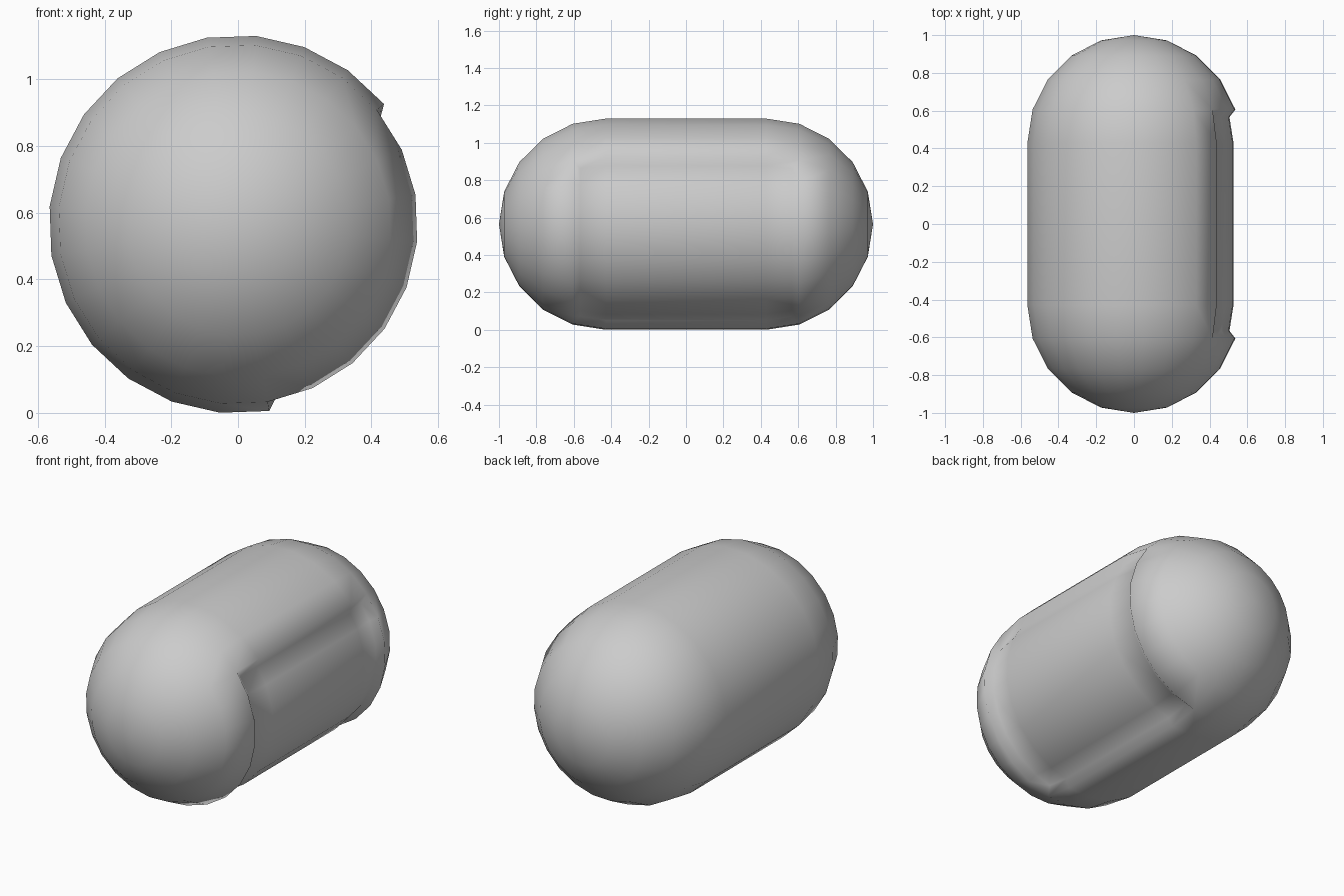
import bpy, bmesh
from math import sin, cos, radians

if "Cube" in bpy.data.objects:
    bpy.data.objects.remove(bpy.data.objects["Cube"])

SIDES, R, CZ, HALF = 24, 0.567, 0.565, 0.43
OFFSET = -80.5          # angle of the first side edge = lower edge of the panel
PANEL_SIDES = 8         # the panel spans 8 of 24 sides (120 degrees)

# Rings of the capsule: (y, radius), front to back
dome = [(HALF + 0.57 * sin(radians(a)), R * cos(radians(a))) for a in (0, 18, 36, 54, 72)]
profile = [(-y, r) for y, r in reversed(dome)] + dome

bm = bmesh.new()
rings = []
for y, r in profile:
    ring = []
    for i in range(SIDES):
        a = radians(OFFSET + i * 360 / SIDES)
        ring.append(bm.verts.new((r * cos(a), y, CZ + r * sin(a))))
    rings.append(ring)

# Barrel and dome faces; gather those of the recessed panel
panel = []
for k in range(len(rings) - 1):
    for i in range(SIDES):
        j = (i + 1) % SIDES
        f = bm.faces.new((rings[k][i], rings[k + 1][i], rings[k + 1][j], rings[k][j]))
        if i < PANEL_SIDES and 3 <= k <= 5:
            panel.append(f)

# End poles
for ring, y in ((rings[0], -1.0), (rings[-1], 1.0)):
    pole = bm.verts.new((0, y, CZ))
    for i in range(SIDES):
        bm.faces.new((ring[i], ring[(i + 1) % SIDES], pole))
bmesh.ops.recalc_face_normals(bm, faces=bm.faces)
bm.normal_update()

# Recessed panel with sloping rim
bmesh.ops.inset_region(bm, faces=panel, thickness=0.035, depth=-0.037,
                       use_even_offset=True, use_boundary=True)
bm.normal_update()
for f in bm.faces:
    f.smooth = True

mesh = bpy.data.meshes.new("capsule_body")
bm.to_mesh(mesh)
bm.free()
body = bpy.data.objects.new("capsule_body", mesh)
bpy.context.collection.objects.link(body)
